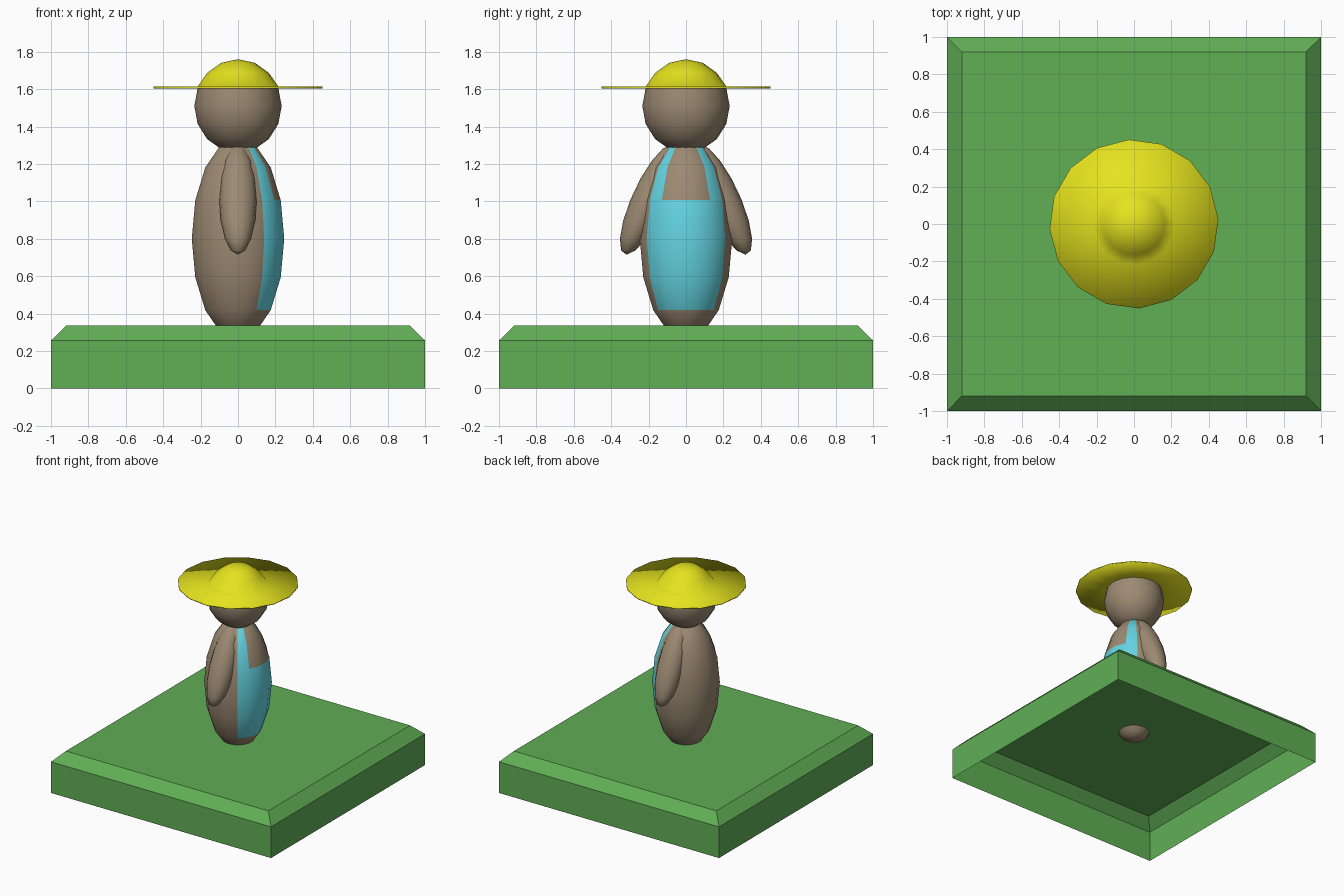
import bpy, bmesh
from math import sin, cos, pi, radians, atan2, degrees, sqrt

if "Cube" in bpy.data.objects:
    bpy.data.objects.remove(bpy.data.objects["Cube"])


def material(name, srgb):
    mat = bpy.data.materials.new(name)
    mat.diffuse_color = (*[(c / 255) ** 2.2 for c in srgb], 1)
    mat.use_nodes = True
    mat.node_tree.nodes["Principled BSDF"].inputs["Base Color"].default_value = mat.diffuse_color
    return mat


def arc(rad, height, zc, start=0, rings=8):
    """Half-ellipse profile from bottom pole to top pole."""
    return [(rad * sin(pi * i / rings), zc - height * cos(pi * i / rings))
            for i in range(start, rings + 1)]


def lathe(name, profile, mats, segments=16, phase=0.0, smooth=True):
    """Spin an (r, z) profile, listed bottom to top, around z."""
    bm = bmesh.new()
    rows = []
    for r, z in profile:
        rows.append([bm.verts.new((r * cos(a), r * sin(a), z))
                     for a in (radians(phase) + 2 * pi * k / segments for k in range(segments))])
    for lo, hi in zip(rows, rows[1:]):
        for k in range(segments):
            n = (k + 1) % segments
            bm.faces.new((lo[k], lo[n], hi[n], hi[k]))
    bmesh.ops.remove_doubles(bm, verts=bm.verts, dist=1e-4)
    for f in bm.faces:
        f.smooth = smooth
    me = bpy.data.meshes.new(name)
    bm.to_mesh(me)
    bm.free()
    for m in mats:
        me.materials.append(m)
    ob = bpy.data.objects.new(name, me)
    bpy.context.collection.objects.link(ob)
    return ob


green = material("grass_green", (97, 173, 86))
brown = material("brown", (155, 137, 114))
blue = material("overall_blue", (100, 212, 226))
yellow = material("straw_yellow", (228, 226, 36))

# Ground block: hollow, chamfered, open underneath
q = sqrt(2)
lathe("ground_block", [(q, 0), (q, 0.256), (0.92 * q, 0.335), (0, 0.335)],
      [green], segments=4, phase=45, smooth=False)

# Body, with dungarees painted on the +x faces
body = lathe("body", arc(0.252, 0.54, 0.8), [brown, blue], phase=11.25)
for f in body.data.polygons:
    c = f.center
    side = abs(degrees(atan2(c.y, c.x)))
    bib = 0.42 < c.z < 1.0 and side < 56
    strap = 1.0 < c.z < 1.3 and 34 < side < 56
    if bib or strap:
        f.material_index = 1

# Arms: ellipsoids slanting outwards
for side, label in ((-1, "right"), (1, "left")):
    arm = lathe(label + "_arm", arc(0.1, 0.295, 1.01), [brown])
    for v in arm.data.vertices:
        v.co.y += side * (0.197 + 0.41 * (1.01 - v.co.z))

# Head: lower part of the sphere, up to the hat line
lathe("head", arc(0.234, 0.25, 1.51)[:6], [brown], phase=3.5)

# Hat: thin wide brim flowing into the crown
crown = arc(0.234, 0.25, 1.51, start=5)
lathe("straw_hat", [(0.216, 1.604), (0.452, 1.604), (0.452, 1.613), (0.217, 1.613)] + crown[1:],
      [yellow], phase=3.5)
